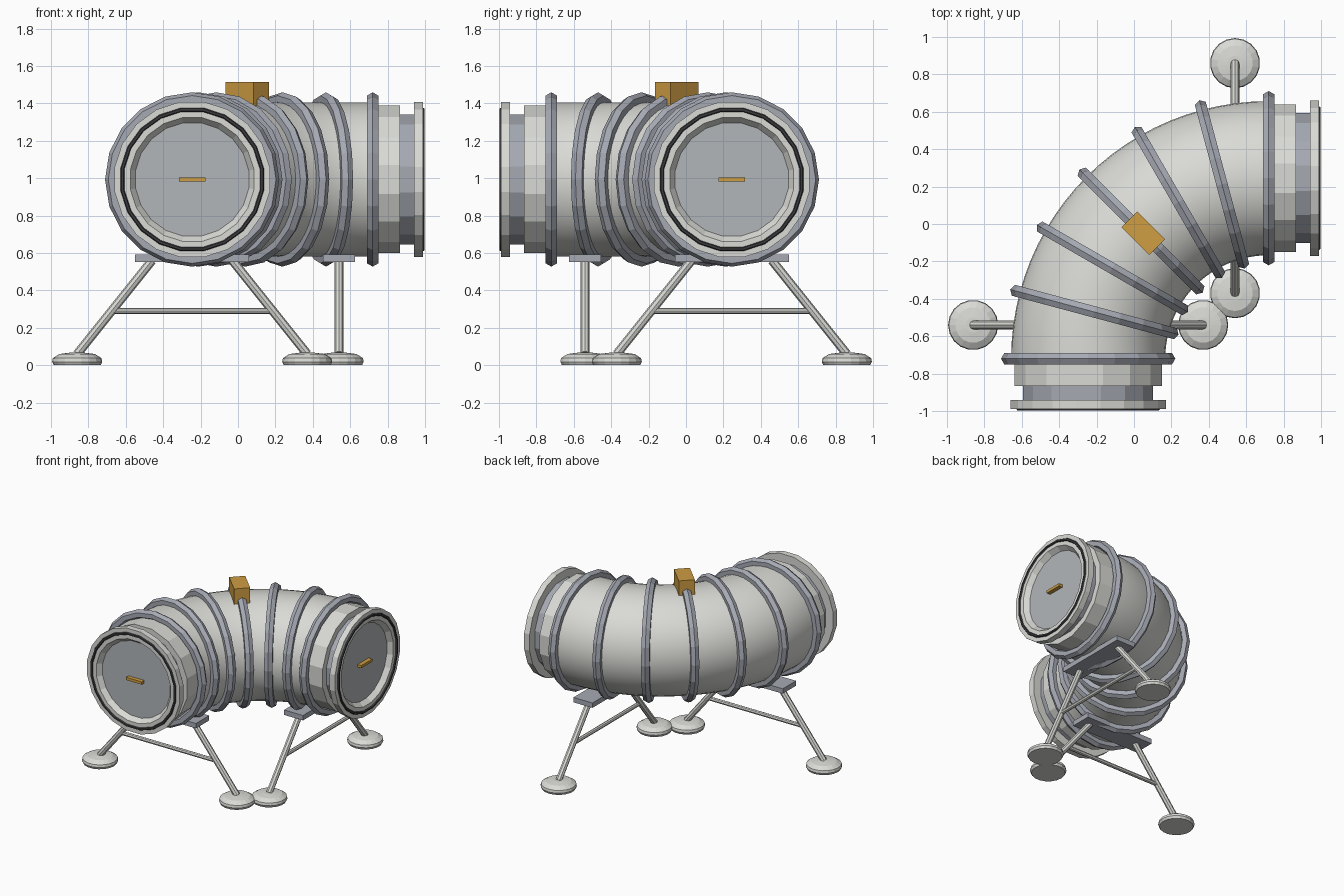
import bpy, bmesh
from math import sin, cos, pi, radians
from mathutils import Matrix, Vector

cube = bpy.data.objects.get("Cube")
if cube:
    bpy.data.objects.remove(cube, do_unlink=True)


def material(name, r, g, b):
    m = bpy.data.materials.new(name)
    m.use_nodes = True
    m.diffuse_color = (r, g, b, 1)
    node = next(n for n in m.node_tree.nodes if n.type == 'BSDF_PRINCIPLED')
    node.inputs["Base Color"].default_value = (r, g, b, 1)
    return m


HULL = material("hull_white", 0.70, 0.70, 0.67)
TRIM = material("trim_blue_grey", 0.38, 0.40, 0.45)
HATCH = material("hatch_grey", 0.44, 0.47, 0.49)
RUBBER = material("dark_rubber", 0.045, 0.045, 0.05)
ORANGE = material("amber", 0.62, 0.34, 0.055)

AXIS_Z = 0.993      # height of the tube centre line
BEND = 0.965        # radius of the bend
PIVOT = Vector((0.72, -0.72, AXIS_Z))


def finish(name, bm, mat, matrix=Matrix(), smooth=False):
    bmesh.ops.remove_doubles(bm, verts=bm.verts, dist=1e-5)
    bmesh.ops.recalc_face_normals(bm, faces=bm.faces)
    bm.transform(matrix)
    mesh = bpy.data.meshes.new(name)
    bm.to_mesh(mesh)
    bm.free()
    mesh.materials.append(mat)
    ob = bpy.data.objects.new(name, mesh)
    bpy.context.collection.objects.link(ob)
    for p in mesh.polygons:
        p.use_smooth = smooth
    return ob


def skin(bm, loops, closed=False):
    """Bridge equal loops of points, end to end."""
    rows = [[bm.verts.new(p) for p in loop] for loop in loops]
    pairs = list(zip(rows, rows[1:])) + ([(rows[-1], rows[0])] if closed else [])
    for a, b in pairs:
        for k in range(len(a)):
            n = (k + 1) % len(a)
            bm.faces.new((a[k], a[n], b[n], b[k]))
    return rows


def lathe(name, profile, seg, mat, matrix, closed=False, offset=0.0):
    """Turn (radius, y) points about the local y axis; open ends are capped."""
    bm = bmesh.new()
    angles = [2 * pi * (k + offset) / seg for k in range(seg)]
    rows = skin(bm, [[(r * cos(t), y, r * sin(t)) for t in angles]
                     for r, y in profile], closed)
    if not closed:
        bm.faces.new(rows[0])
        bm.faces.new(rows[-1])
    return finish(name, bm, mat, matrix)


def box(name, size, centre, mat, matrix=Matrix()):
    bm = bmesh.new()
    bmesh.ops.create_cube(bm, size=1)
    bm.transform(Matrix.Translation(centre) @ Matrix.Diagonal((*size, 1)))
    return finish(name, bm, mat, matrix)


def rod(name, a, b, radius, mat, matrix):
    a, b = Vector(a), Vector(b)
    bm = bmesh.new()
    bmesh.ops.create_cone(bm, cap_ends=True, segments=8, radius1=radius,
                          radius2=radius, depth=(b - a).length)
    turn = (b - a).to_track_quat('Z', 'Y').to_matrix().to_4x4()
    bm.transform(Matrix.Translation((a + b) / 2) @ turn)
    return finish(name, bm, mat, matrix)


def hexagon(major, minor, y=0.0):
    return [(major + minor * cos(k * pi / 3), y + minor * sin(k * pi / 3))
            for k in range(6)]


def bend_frame(a):
    pos = PIVOT + BEND * Vector((-cos(a), sin(a), 0))
    return Matrix.Translation(pos) @ Matrix.Rotation(-a, 4, 'Z')


# Curved pressure hull
bm = bmesh.new()
section = [Vector((0.412 * cos(2 * pi * k / 40), 0, 0.412 * sin(2 * pi * k / 40)))
           for k in range(40)]
skin(bm, [[bend_frame(radians(90 * i / 24)) @ p for p in section] for i in range(25)])
finish("curved_hull", bm, HULL, smooth=True)

# Reinforcing hoops around the bend
for i in range(7):
    lathe(f"hoop_{i + 1}", hexagon(0.431, 0.035), 20, TRIM,
          bend_frame(radians(15 * i)), closed=True)

# Docking ends, outward along local -y
ends = {"front": (Vector((-0.245, -0.72, AXIS_Z)), 0),
        "left": (Vector((0.72, 0.245, AXIS_Z)), pi / 2)}
for side, (pos, turn) in ends.items():
    m = Matrix.Translation(pos) @ Matrix.Rotation(turn, 4, 'Z')
    lathe(f"{side}_collar", [(0.402, 0.03), (0.402, -0.145)], 16, HULL, m, offset=0.5)
    lathe(f"{side}_neck", [(0.354, -0.13), (0.354, -0.222)], 16, TRIM, m, offset=0.5)
    lathe(f"{side}_flange",
          [(0.42, -0.222), (0.42, -0.27), (0.335, -0.27), (0.305, -0.23), (0.305, -0.222)],
          20, HULL, m, closed=True, offset=0.5)
    lathe(f"{side}_seal", hexagon(0.377, 0.012, -0.268), 20, RUBBER, m,
          closed=True, offset=0.5)
    lathe(f"{side}_hatch", [(0.307, -0.215), (0.307, -0.232)], 20, HATCH, m, offset=0.5)
    box(f"{side}_handle", (0.14, 0.035, 0.022), (0, -0.247, 0), ORANGE, m)

# Equipment box on top of the bend
box("roof_box", (0.21, 0.12, 0.125), (0, 0, 0), ORANGE,
    Matrix.Translation((0.05, -0.05, 1.452)) @ Matrix.Rotation(-pi / 4, 4, 'Z'))

# Landing supports, one under each end of the bend
supports = {"front": (Vector((-0.245, -0.54, 0)), 0),
            "left": (Vector((0.54, 0.245, 0)), pi / 2)}
for side, (pos, turn) in supports.items():
    m = Matrix.Translation(pos) @ Matrix.Rotation(turn, 4, 'Z')
    box(f"{side}_saddle_plate", (0.61, 0.17, 0.04), (0, 0, 0.572), TRIM, m)
    rod(f"{side}_cross_brace", (-0.42, 0, 0.29), (0.42, 0, 0.29), 0.016, HULL, m)
    for label, s in (("a", -1), ("b", 1)):
        rod(f"{side}_leg_{label}", (s * 0.215, 0, 0.56), (s * 0.615, 0, 0.06),
            0.024, HULL, m)
        pad = m @ Matrix.Translation((s * 0.615, 0, 0)) @ Matrix.Rotation(pi / 2, 4, 'X')
        lathe(f"{side}_foot_pad_{label}",
              [(0.125, 0.0), (0.134, 0.018), (0.13, 0.038), (0.095, 0.06), (0.04, 0.067)],
              18, HULL, pad)
